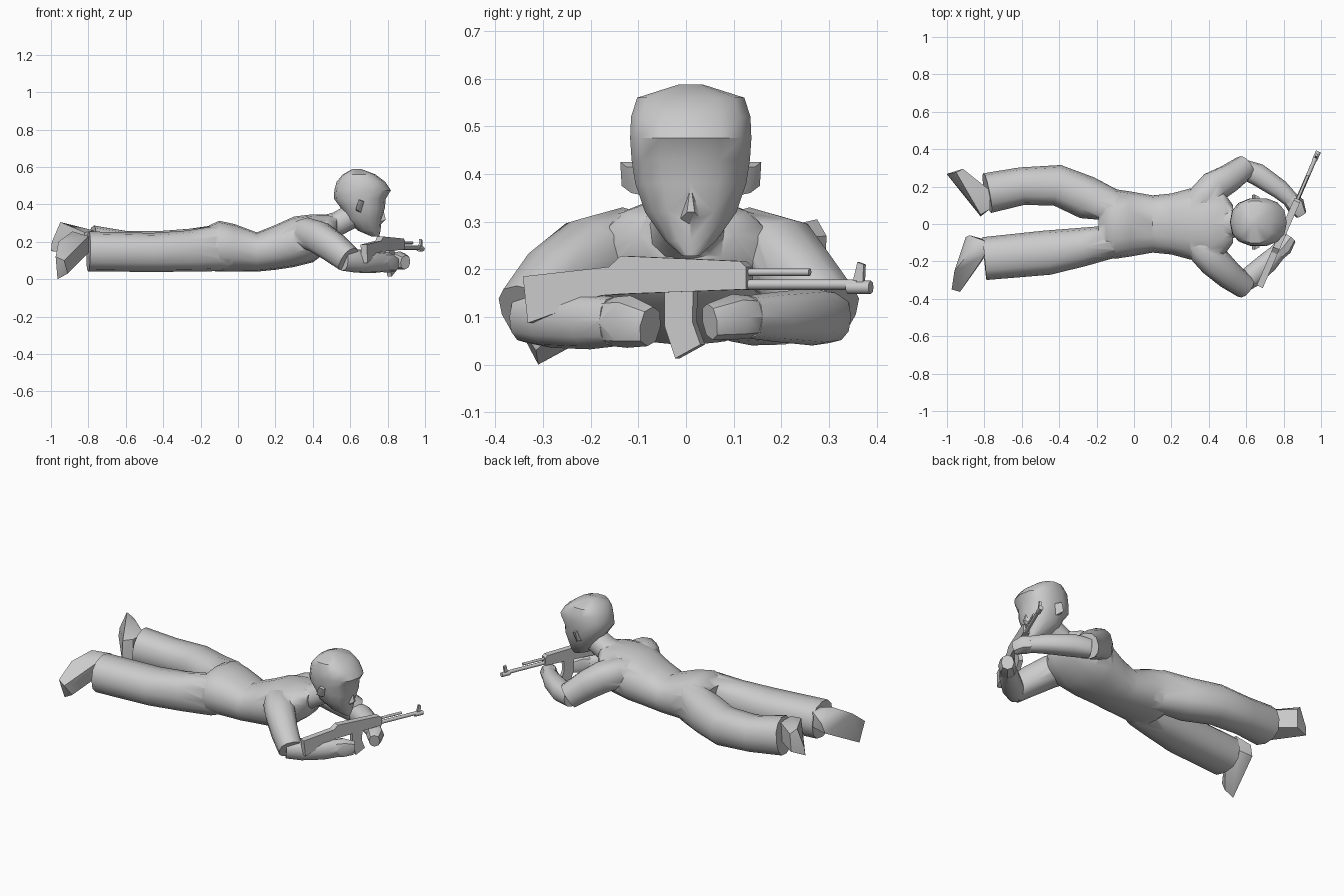
import bpy, bmesh, math
from mathutils import Vector as V

if "Cube" in bpy.data.objects:
    bpy.data.objects.remove(bpy.data.objects["Cube"])


def smooth(ob, angle):
    bpy.ops.object.select_all(action='DESELECT')
    ob.select_set(True)
    bpy.context.view_layer.objects.active = ob
    bpy.ops.object.shade_smooth_by_angle(angle=math.radians(angle))


def finish(name, bm, angle=40):
    bmesh.ops.recalc_face_normals(bm, faces=bm.faces)
    me = bpy.data.meshes.new(name)
    bm.to_mesh(me)
    bm.free()
    ob = bpy.data.objects.new(name, me)
    bpy.context.collection.objects.link(ob)
    smooth(ob, angle)
    return ob


def fuse(base, parts, angle=65):
    """Weld overlapping parts into one skin without hidden inner faces."""
    bpy.context.view_layer.objects.active = base
    for p in parts:
        m = base.modifiers.new("weld", 'BOOLEAN')
        m.operation, m.solver, m.object = 'UNION', 'EXACT', p
        bpy.ops.object.modifier_apply(modifier=m.name)
        bpy.data.objects.remove(p)
    smooth(base, angle)


def loft(name, rings, n=12, e=0.85, angle=40):
    """Skin rings of (centre, half axis a, half axis b); e < 1 makes them boxier."""
    bm = bmesh.new()
    loops = []
    for c, a, b in rings:
        loop = []
        for i in range(n):
            t = 2 * math.pi * i / n
            u, w = math.cos(t), math.sin(t)
            u = math.copysign(abs(u) ** e, u)
            w = math.copysign(abs(w) ** e, w)
            loop.append(bm.verts.new(V(c) + V(a) * u + V(b) * w))
        loops.append(loop)
    for p, q in zip(loops, loops[1:]):
        for i in range(n):
            bm.faces.new((p[i], p[(i + 1) % n], q[(i + 1) % n], q[i]))
    bm.faces.new(loops[0])
    bm.faces.new(loops[-1])
    return finish(name, bm, angle)


def tube(name, path, n=12, e=0.85):
    """Limb along a path of (x, y, z, half width, half height)."""
    pts = [V(p[:3]) for p in path]
    rings = []
    for i, p in enumerate(path):
        t = (pts[min(i + 1, len(pts) - 1)] - pts[max(i - 1, 0)]).normalized()
        side = t.cross(V((0, 0, 1))).normalized()
        rings.append((pts[i], side * p[3], side.cross(t) * p[4]))
    return loft(name, rings, n, e)


def hull(name, pts, angle=30):
    bm = bmesh.new()
    for p in pts:
        bm.verts.new(p)
    bmesh.ops.convex_hull(bm, input=bm.verts)
    return finish(name, bm, angle)


# Torso: (x, bottom, top, half width)
torso = [(-.19, .08, .25, .15), (-.15, .045, .29, .182), (-.1, .04, .312, .186),
         (-.02, .04, .295, .174), (.1, .04, .25, .153), (.2, .05, .29, .163),
         (.3, .065, .335, .19), (.4, .09, .347, .2), (.48, .15, .347, .17),
         (.53, .21, .335, .1)]
body = loft("body", [((x, 0, (lo + hi) / 2), (0, w, 0), (0, 0, (hi - lo) / 2))
                     for x, lo, hi, w in torso], 16)

# Legs, starting inside the hips
limbs = [
    tube("left_leg", [(0, .085, .165, .06, .09), (-.1, .098, .17, .083, .122),
                      (-.25, .14, .155, .115, .115), (-.41, .207, .15, .11, .108),
                      (-.6, .202, .155, .101, .102), (-.785, .165, .178, .108, .11)]),
    tube("right_leg", [(0, -.085, .165, .06, .09), (-.1, -.092, .165, .086, .122),
                       (-.27, -.122, .15, .103, .11), (-.46, -.153, .143, .119, .104),
                       (-.8, -.185, .148, .115, .107)]),
    # Neck
    tube("neck", [(.46, 0, .265, .1, .075), (.54, .005, .3, .075, .064),
                  (.63, .01, .35, .068, .066)])]

# Arms: sleeves splay out to the elbows
for side, s, dy in (("left", 1, -.03), ("right", -1, 0)):
    limbs.append(tube(side + "_sleeve", [(.3, s * .07, .235, .06, .07),
                                         (.37, s * .13, .245, .088, .085),
                                         (.43, s * .2, .225, .086, .086),
                                         (.51, s * (.275 + dy), .17, .076, .082),
                                         (.59, s * (.333 + dy), .105, .066, .072)]))
fuse(body, limbs)

# Forearms fold inward to the hands
left = tube("left_forearm", [(.57, .3, .1, .05, .055), (.66, .265, .1, .06, .06),
                             (.78, .185, .1, .052, .052), (.84, .13, .1, .042, .045)])
fuse(left, [tube("left_hand", [(.82, .15, .1, .04, .043), (.865, .1, .1, .05, .048),
                               (.895, .05, .09, .03, .038)], 8)])
right = tube("right_forearm", [(.56, -.33, .1, .05, .055), (.63, -.28, .095, .06, .06),
                               (.72, -.2, .09, .055, .058), (.77, -.15, .09, .045, .052)])
fuse(right, [tube("right_hand", [(.75, -.17, .09, .043, .05), (.8, -.12, .09, .05, .055),
                                 (.835, -.075, .08, .035, .042)], 8)])

# Splayed shoes
hull("right_shoe", [(-.975, -.35, .12), (-.965, -.31, 0), (-.93, -.363, .1),
                    (-.91, -.315, .03), (-.96, -.25, .2), (-.9, -.07, .13),
                    (-.88, -.06, .19), (-.885, -.16, .255), (-.81, -.08, .14),
                    (-.8, -.09, .23), (-.8, -.18, .14), (-.8, -.17, .23)], 45)
hull("left_shoe", [(-1, .265, .15), (-.995, .27, .2), (-.95, .275, .305),
                   (-.915, .295, .27), (-.92, .29, .16), (-.82, .04, .14),
                   (-.82, .05, .25), (-.77, .08, .13), (-.77, .08, .26),
                   (-.77, .18, .15), (-.77, .18, .26)], 45)

# Head: slices of (z, back x, front x, half width)
slices = [(.228, .715, .755, .018), (.26, .64, .762, .055), (.32, .575, .768, .098),
          (.38, .55, .785, .119), (.43, .513, .79, .127), (.475, .515, .817, .13),
          (.52, .527, .788, .128), (.56, .56, .735, .115), (.588, .61, .66, .025)]
head = loft("head", [((((b + f) / 2), .01, z), ((f - b) / 2, 0, 0), (0, w, 0))
                     for z, b, f, w in slices], 14, .85)
fuse(head, [hull("nose", [(.775, .01, .38), (.75, -.018, .3), (.75, .038, .3),
                          (.79, .002, .32), (.79, .018, .32), (.75, .01, .28)])], 80)
for side, s in (("left", 1), ("right", -1)):
    hull(side + "_ear", [(x, .01 + s * y, z) for x, y, z in (
        (.65, .1, .425), (.68, .1, .415), (.66, .1, .355), (.63, .1, .365),
        (.645, .148, .425), (.67, .135, .415), (.65, .125, .36), (.63, .145, .375))])


# Rifle: profiles drawn in (y, z) on a slanted upright plane
ACROSS = V((.918, -.399, 0))


def on_gun(y, z):
    return V((.67 + (y + .34) * .434, y, z))


def plate(name, prof, half):
    bm = bmesh.new()
    a = [bm.verts.new(on_gun(*p) + ACROSS * half) for p in prof]
    b = [bm.verts.new(on_gun(*p) - ACROSS * half) for p in prof]
    bm.faces.new(a)
    bm.faces.new(b[::-1])
    for i in range(len(a)):
        j = (i + 1) % len(a)
        bm.faces.new((a[i], b[i], b[j], a[j]))
    return finish(name, bm, 30)


def rod(name, y0, y1, z, r):
    loft(name, [(on_gun(y, z), ACROSS * r, V((0, 0, r))) for y in (y0, y1)], 8, 1, 50)


plate("rifle_stock_and_body", [(-.335, .185), (-.155, .205), (-.13, .228), (.12, .217),
                               (.133, .205), (.133, .158), (-.13, .148), (-.17, .145),
                               (-.225, .13), (-.235, .12), (-.325, .087)], .018)
plate("rifle_magazine", [(-.04, .16), (.02, .16), (.018, .09), (.035, .042),
                         (-.018, .013), (-.04, .08)], .012)
plate("front_sight", [(.35, .165), (.373, .165), (.375, .21), (.362, .215)], .006)
rod("rifle_barrel", .12, .36, .168, .011)
rod("rifle_muzzle", .34, .388, .162, .014)
rod("gas_tube", .12, .26, .194, .008)
